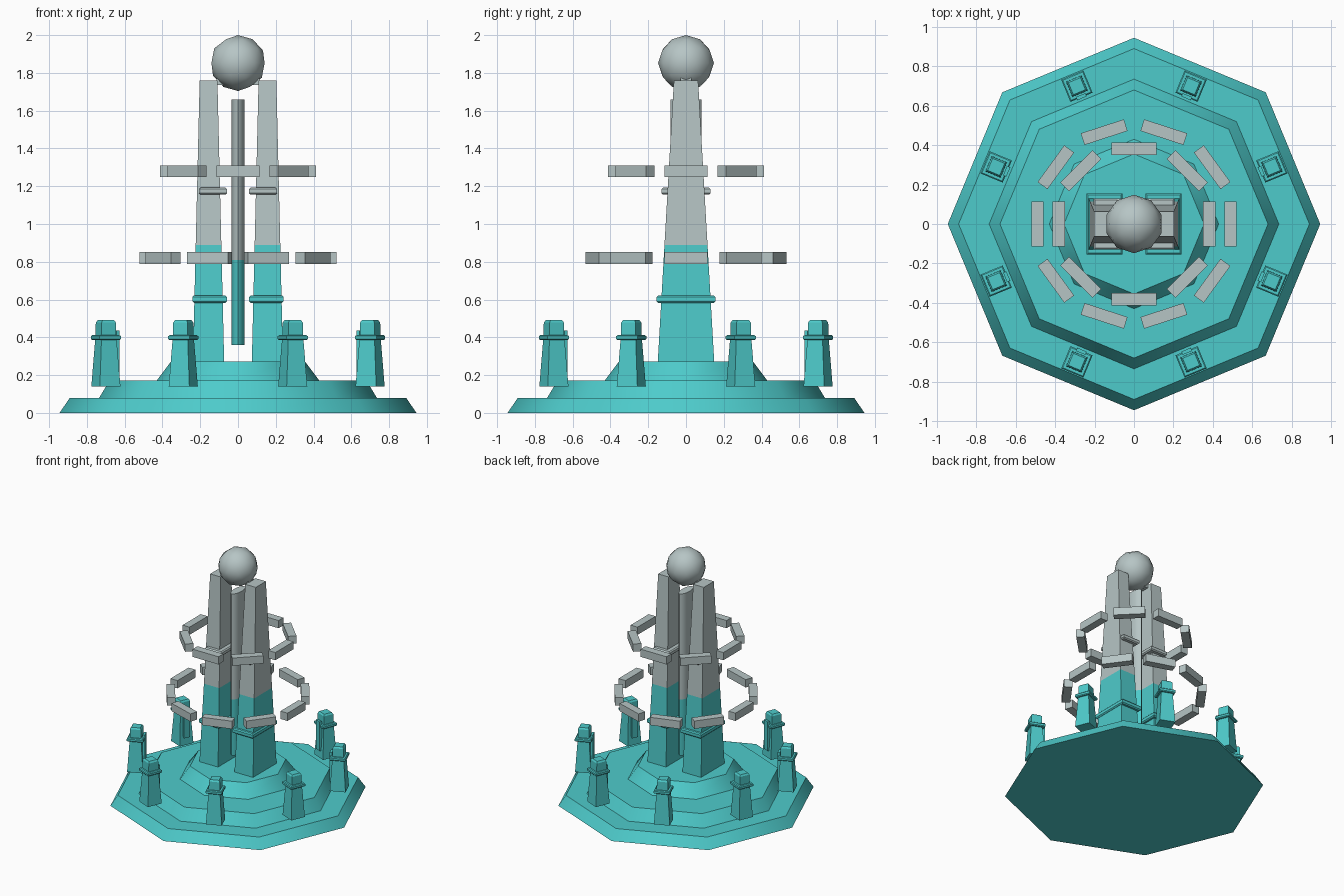
import bpy, bmesh, math
from mathutils import Matrix, Vector

if "Cube" in bpy.data.objects:
    bpy.data.objects.remove(bpy.data.objects["Cube"])


def material(name, rgb):
    m = bpy.data.materials.new(name)
    m.diffuse_color = (*rgb, 1)
    m.use_nodes = True
    m.node_tree.nodes["Principled BSDF"].inputs["Base Color"].default_value = m.diffuse_color
    return m


TEAL = material("teal", (0.076, 0.60, 0.60))
GREY = material("pale grey", (0.47, 0.56, 0.56))


def finish(name, bm, mats, split=None, smooth=None):
    """Turn a bmesh into an object; faces above the split height get the second colour."""
    bmesh.ops.recalc_face_normals(bm, faces=bm.faces)
    for f in bm.faces:
        if split is not None and f.calc_center_median().z > split:
            f.material_index = 1
    me = bpy.data.meshes.new(name)
    bm.to_mesh(me)
    bm.free()
    for m in mats:
        me.materials.append(m)
    ob = bpy.data.objects.new(name, me)
    bpy.context.collection.objects.link(ob)
    if smooth:
        bpy.ops.object.select_all(action='DESELECT')
        ob.select_set(True)
        bpy.context.view_layer.objects.active = ob
        bpy.ops.object.shade_smooth_by_angle(angle=math.radians(smooth))
    return ob


def loft(bm, sections, sides, cx=0, turn=0, matrix=None):
    """Stack of regular rings, each given as (z, radius x, radius y)."""
    rings = []
    for z, rx, ry in sections:
        ring = []
        for i in range(sides):
            a = turn + math.tau * i / sides
            p = Vector((cx + rx * math.cos(a), ry * math.sin(a), z))
            ring.append(bm.verts.new(matrix @ p if matrix else p))
        rings.append(ring)
    for lo, hi in zip(rings, rings[1:]):
        for i in range(sides):
            j = (i + 1) % sides
            bm.faces.new((lo[i], lo[j], hi[j], hi[i]))
    bm.faces.new(rings[0][::-1])
    bm.faces.new(rings[-1])


def square(bm, sections, cx=0, matrix=None):
    """Four-sided loft with sections given as (z, half width x, half width y)."""
    k = math.sqrt(2)
    loft(bm, [(z, x * k, y * k) for z, x, y in sections], 4, cx, math.pi / 4, matrix)


def band(z0, z1, hx, hy, c=0.008):
    """Chamfered collar sections."""
    return [(z0, hx - c, hy - c), (z0 + c, hx, hy), (z1 - c, hx, hy), (z1, hx - c, hy - c)]


def polar(angle, radius):
    return Matrix.Rotation(angle, 4, 'Z') @ Matrix.Translation((radius, 0, 0))


# Stepped octagonal base
for name, z0, z1, r0, r1 in (("base_plinth", 0, 0.08, 0.945, 0.89),
                             ("middle_step", 0.08, 0.172, 0.735, 0.68),
                             ("upper_step", 0.172, 0.272, 0.43, 0.355)):
    bm = bmesh.new()
    loft(bm, [(z0, r0, r0), (z1, r1, r1)], 8)
    finish(name, bm, [TEAL], smooth=50)

# Twin tapering towers with collars
for side, s in (("left", -1), ("right", 1)):
    bm = bmesh.new()
    t = (0.89 - 0.26) / (1.76 - 0.26)
    square(bm, [(0.26, 0.083, 0.15),
                (0.89, 0.083 + t * (0.047 - 0.083), 0.15 + t * (0.064 - 0.15)),
                (1.76, 0.047, 0.064)], s * 0.156)
    finish(side + "_tower", bm, [TEAL, GREY], split=0.89)
    bm = bmesh.new()
    square(bm, band(0.583, 0.622, 0.091, 0.155), s * 0.15)
    finish(side + "_lower_collar", bm, [TEAL])
    bm = bmesh.new()
    square(bm, band(1.155, 1.192, 0.074, 0.13), s * 0.132)
    finish(side + "_upper_collar", bm, [GREY])

# Core column between the towers
bm = bmesh.new()
loft(bm, [(0.36, 0.034, 0.083), (0.81, 0.034, 0.083), (1.66, 0.034, 0.083)], 12)
finish("core_column", bm, [TEAL, GREY], split=0.81, smooth=50)

# Crossbar and ball on top
bm = bmesh.new()
square(bm, [(1.735, 0.115, 0.03), (1.772, 0.115, 0.03)])
finish("top_crossbar", bm, [GREY])
bm = bmesh.new()
bmesh.ops.create_icosphere(bm, subdivisions=2, radius=0.148,
                           matrix=Matrix.Translation((0, 0, 1.852)))
finish("top_ball", bm, [GREY], smooth=50)

# Floating rings of blocks
for name, count, radius, z0, z1 in (("upper_ring", 8, 0.382, 1.249, 1.311),
                                    ("lower_ring", 10, 0.49, 0.789, 0.852)):
    bm = bmesh.new()
    for i in range(count):
        square(bm, [(z0, 0.031, 0.115), (z1, 0.031, 0.115)],
               matrix=polar(math.tau * i / count, radius))
    finish(name, bm, [GREY])

# Eight small pillars with collar, cap and inner plate
pillars, collars, plates = bmesh.new(), bmesh.new(), bmesh.new()
for i in range(8):
    m = polar(math.tau * (i + 0.5) / 8, 0.757)
    square(pillars, [(0.14, 0.059, 0.059), (0.41, 0.042, 0.042),
                     (0.478, 0.041, 0.041), (0.491, 0.033, 0.033)], matrix=m)
    square(collars, band(0.385, 0.412, 0.061, 0.061, 0.006), matrix=m)
    square(plates, [(0.20, 0.009, 0.026), (0.435, 0.009, 0.026)], cx=-0.058, matrix=m)
finish("small_pillars", pillars, [TEAL])
finish("pillar_collars", collars, [TEAL])
finish("pillar_plates", plates, [TEAL])
